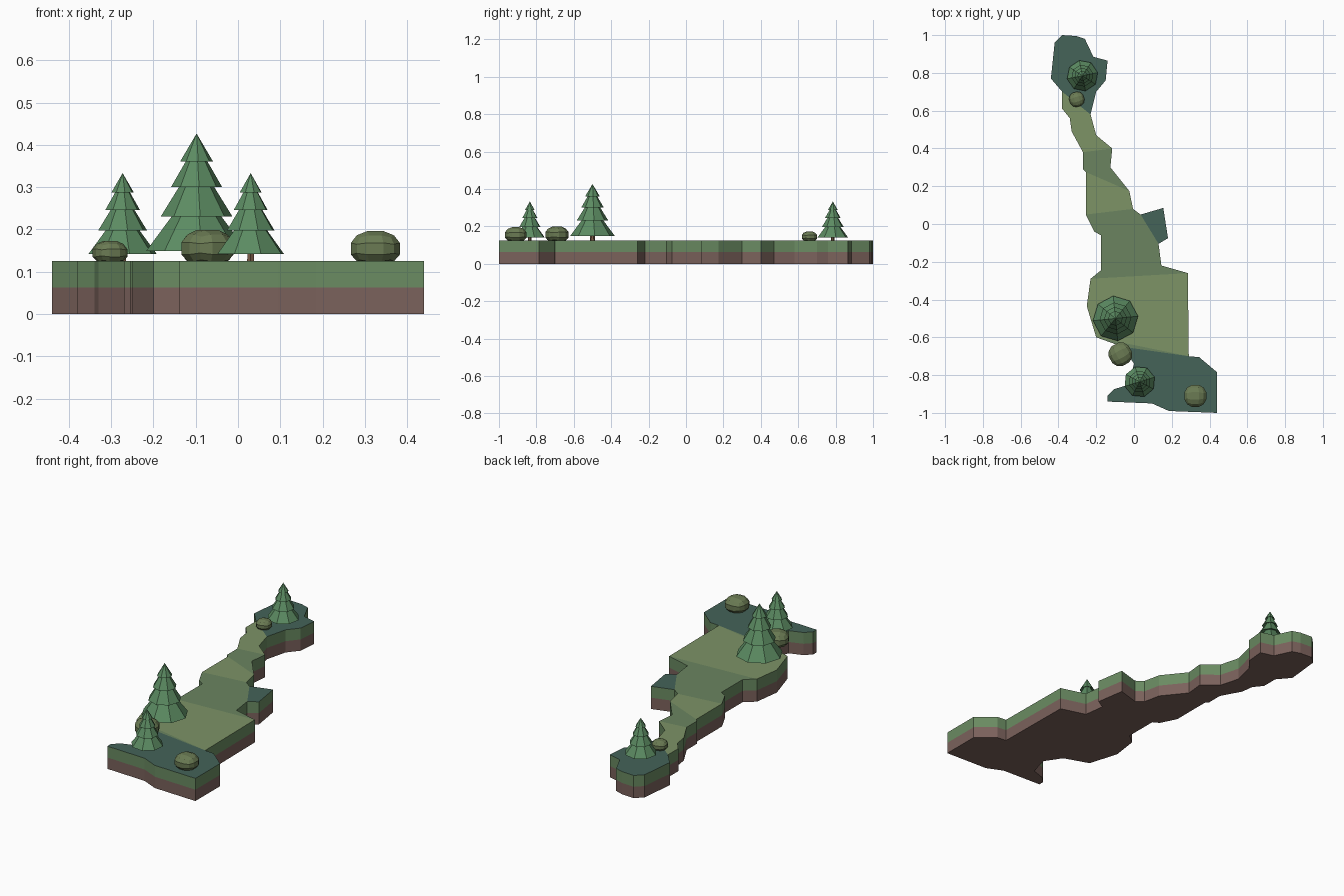
import bpy, bmesh, math
from mathutils import Matrix

if "Cube" in bpy.data.objects:
    bpy.data.objects.remove(bpy.data.objects["Cube"])


def material(name, r, g, b):
    m = bpy.data.materials.new(name)
    m.diffuse_color = (*[(c / 255) ** 2.2 for c in (r, g, b)], 1)
    m.use_nodes = True
    m.node_tree.nodes["Principled BSDF"].inputs["Base Color"].default_value = m.diffuse_color
    return m


DIRT = material("dirt", 122, 98, 92)
GRASS = material("grass", 106, 138, 98)
LIGHT = material("light_grass", 124, 146, 102)
MID = material("mid_grass", 106, 131, 96)
DARK = material("dark_grass", 70, 99, 89)
LEAF = material("needles", 92, 138, 98)
BARK = material("bark", 122, 92, 72)
BUSH = material("bush", 106, 122, 84)


def finish(name, bm, mats, loc=(0, 0, 0)):
    bmesh.ops.recalc_face_normals(bm, faces=bm.faces)
    me = bpy.data.meshes.new(name)
    bm.to_mesh(me)
    bm.free()
    for m in mats:
        me.materials.append(m)
    ob = bpy.data.objects.new(name, me)
    ob.location = loc
    bpy.context.collection.objects.link(ob)
    return ob


# Island outline: left and right banks, both from back to front
L = [(-.38, 1), (-.42, .96), (-.44, .77), (-.38, .70), (-.38, .61), (-.34, .56),
     (-.33, .49), (-.27, .38), (-.27, .29), (-.255, .275), (-.255, .05), (-.21, -.04),
     (-.175, -.06), (-.175, -.245), (-.23, -.29), (-.25, -.435), (-.20, -.60),
     (-.06, -.65), (0, -.74), (-.03, -.85), (-.105, -.875), (-.14, -.91),
     (-.14, -.94), (.095, -.95), (.185, -.99)]
R = [(-.305, .995), (-.26, .98), (-.215, .885), (-.14, .865), (-.15, .76), (-.20, .70),
     (-.23, .58), (-.20, .47), (-.115, .40), (-.125, .30), (-.025, .175), (-.005, .08),
     (.035, .05), (.155, .085), (.18, -.075), (.13, -.105), (.145, -.22), (.285, -.26),
     (.29, -.70), (.345, -.705), (.44, -.785), (.44, -1)]

# Coloured bands across the top: left range, right range, material slot
BANDS = [(0, 3, 0, 6, 3), (3, 6, 6, 7, 1), (6, 7, 7, 8, 1), (7, 9, 8, 10, 2),
         (9, 10, 10, 11, 1), (10, 12, 11, 15, 2), (12, 13, 15, 16, 2),
         (13, 14, 16, 17, 2), (14, 16, 17, 18, 1), (16, 17, 18, 18, 2),
         (17, 24, 18, 21, 3)]


def band(bm, l0, l1, r0, r1, z, slot):
    left, right = L[l0:l1 + 1], R[r0:r1 + 1]
    if (r0, r1) == (11, 15):          # side spur is its own dark patch
        right = [R[11], R[12], R[15]]
    f = bm.faces.new([bm.verts.new((*p, z)) for p in left + right[::-1]])
    f.material_index = slot


def layer(name, z0, z1, mats, top, bottom):
    bm = bmesh.new()
    ring = L + R[::-1]
    for i, p in enumerate(ring):
        q = ring[(i + 1) % len(ring)]
        bm.faces.new([bm.verts.new(v) for v in
                      ((*p, z0), (*q, z0), (*q, z1), (*p, z1))])
    for on, z in ((top, z1), (bottom, z0)):
        if on:
            for b in BANDS:
                band(bm, *b[:4], z, b[4] if top else 0)
            f = bm.faces.new([bm.verts.new((*p, z)) for p in R[12:16]])
            f.material_index = 3 if top else 0
    bmesh.ops.remove_doubles(bm, verts=bm.verts, dist=1e-5)
    finish(name, bm, mats)


layer("dirt_layer", 0, .0625, [DIRT], False, True)
layer("grass_layer", .0625, .125, [GRASS, LIGHT, MID, DARK], True, False)

# Pine trees: eight-sided tiered crown on a thin trunk
CROWN = [(0, .035), (.12, .024), (.05, .118), (.085, .106), (.036, .185), (.061, .175),
         (.02, .246), (.039, .236), (0, .302)]


def pine(name, x, y, s, turn):
    bm = bmesh.new()
    vs = [bm.verts.new((r * s, 0, z * s)) for r, z in CROWN]
    es = [bm.edges.new(p) for p in zip(vs, vs[1:])]
    bmesh.ops.spin(bm, geom=vs + es, cent=(0, 0, 0), axis=(0, 0, 1),
                   angle=math.tau, steps=8, use_merge=False)
    bmesh.ops.remove_doubles(bm, verts=bm.verts, dist=1e-4)
    finish(name + "_crown", bm, [LEAF], (x, y, .125)).rotation_euler.z = turn
    bm = bmesh.new()
    bmesh.ops.create_cone(bm, cap_ends=True, segments=6, radius1=.014 * s,
                          radius2=.011 * s, depth=.05 * s,
                          matrix=Matrix.Translation((0, 0, .025 * s)))
    finish(name + "_trunk", bm, [BARK], (x, y, .125))


pine("back_pine", -.273, .785, .69, .2)
pine("large_pine", -.098, -.50, 1.0, .1)
pine("front_pine", .03, -.835, .69, .3)


# Bushes: rounded cubes with a flattened base
def bush(name, x, y, r, turn):
    bm = bmesh.new()
    bmesh.ops.create_cube(bm, size=2)
    bmesh.ops.subdivide_edges(bm, edges=bm.edges[:], cuts=2, use_grid_fill=True)
    for v in bm.verts:
        v.co.normalize()
        v.co.z = max(v.co.z * .72 + .46, 0)
        v.co *= r
    finish(name, bm, [BUSH], (x, y, .125)).rotation_euler.z = turn


bush("back_bush", -.303, .66, .043, .3)
bush("middle_bush", -.072, -.69, .066, .5)
bush("front_bush", .325, -.91, .064, 0)
